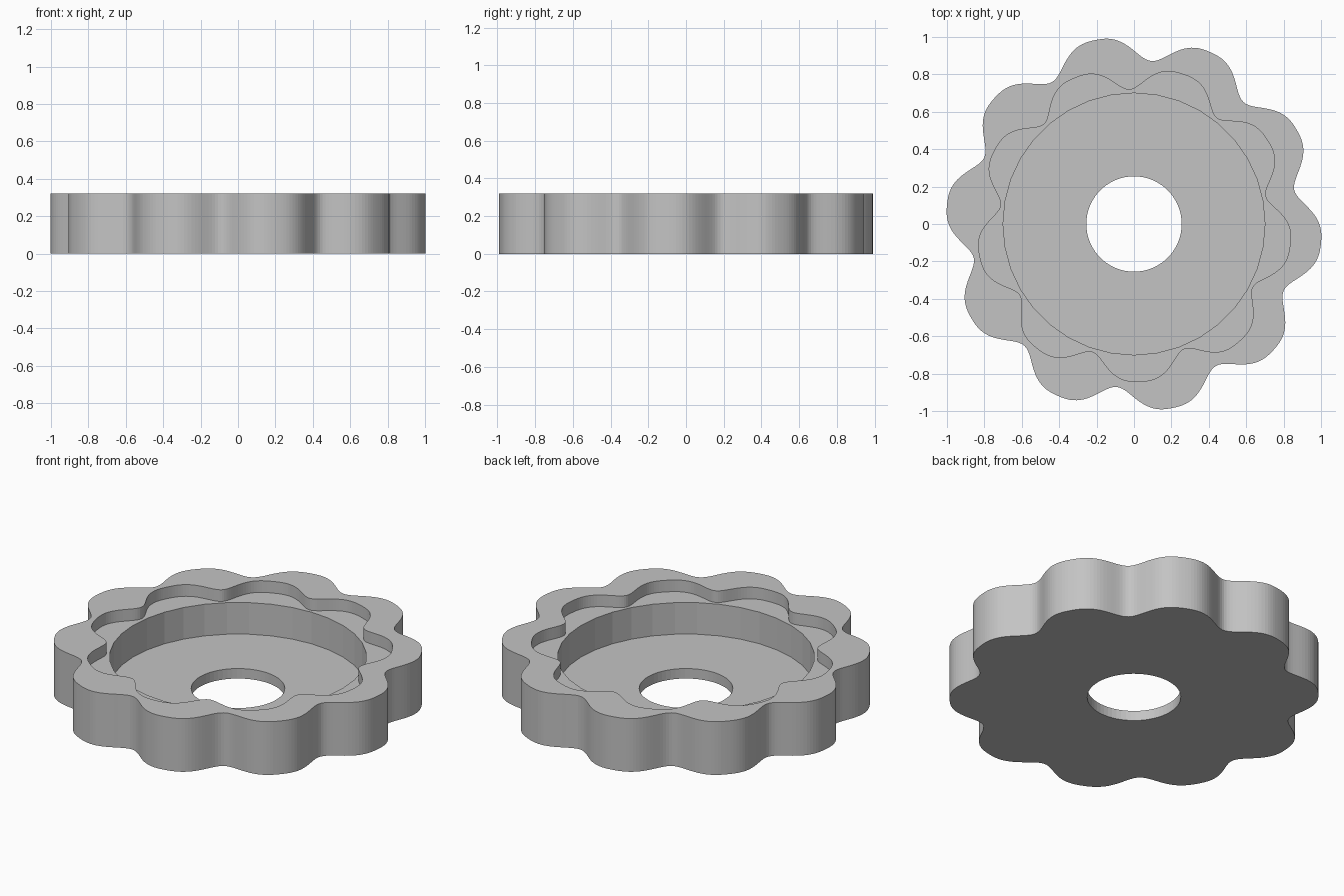
import bpy
import bmesh
from math import pi, tau, cos, sin, radians

cube = bpy.data.objects.get("Cube")
if cube:
    bpy.data.objects.remove(cube)

STEPS = 360


def lobed(low, high, count, first_peak, fullness):
    """Radius of a wavy outline with broad lobes and narrow valleys."""
    pitch = tau / count

    def radius(a):
        offset = (a - radians(first_peak) + pitch / 2) % pitch - pitch / 2
        t = (abs(offset) / (pitch / 2)) ** fullness
        return (low + high) / 2 + (high - low) / 2 * cos(pi * t)
    return radius


def polygon(size, sides):
    """Radius of a regular polygon outline."""
    pitch = tau / sides
    return lambda a: size * cos(pitch / 2) / cos(a % pitch - pitch / 2)


# Outlines, from the outer rim to the central bore
rim = lobed(0.876, 1.005, 10, -6, 1.4)
recess = lobed(0.718, 0.842, 9, -8, 1.5)
pocket = polygon(0.70, 36)
bore = polygon(0.255, 60)

# Heights of the stepped section
TOP, LEDGE, FLOOR = 0.32, 0.25, 0.06
section = [(rim, 0), (rim, TOP), (recess, TOP), (recess, LEDGE),
           (pocket, LEDGE), (pocket, FLOOR), (bore, FLOOR), (bore, 0)]

# Sweep the section around the axis as a closed ring
bm = bmesh.new()
loops = []
for radius, z in section:
    angles = [tau * i / STEPS for i in range(STEPS)]
    loops.append([bm.verts.new((radius(a) * cos(a), radius(a) * sin(a), z))
                  for a in angles])
for k, lower in enumerate(loops):
    upper = loops[(k + 1) % len(loops)]
    for i in range(STEPS):
        j = (i + 1) % STEPS
        bm.faces.new((lower[i], lower[j], upper[j], upper[i]))
bmesh.ops.recalc_face_normals(bm, faces=bm.faces)

mesh = bpy.data.meshes.new("lobed_housing")
bm.to_mesh(mesh)
bm.free()
housing = bpy.data.objects.new("lobed_housing", mesh)
bpy.context.collection.objects.link(housing)

# Plain grey finish
grey = bpy.data.materials.new("light_grey")
grey.use_nodes = True
color = (0.55, 0.55, 0.55, 1)
grey.diffuse_color = color
grey.node_tree.nodes["Principled BSDF"].inputs["Base Color"].default_value = color
mesh.materials.append(grey)
